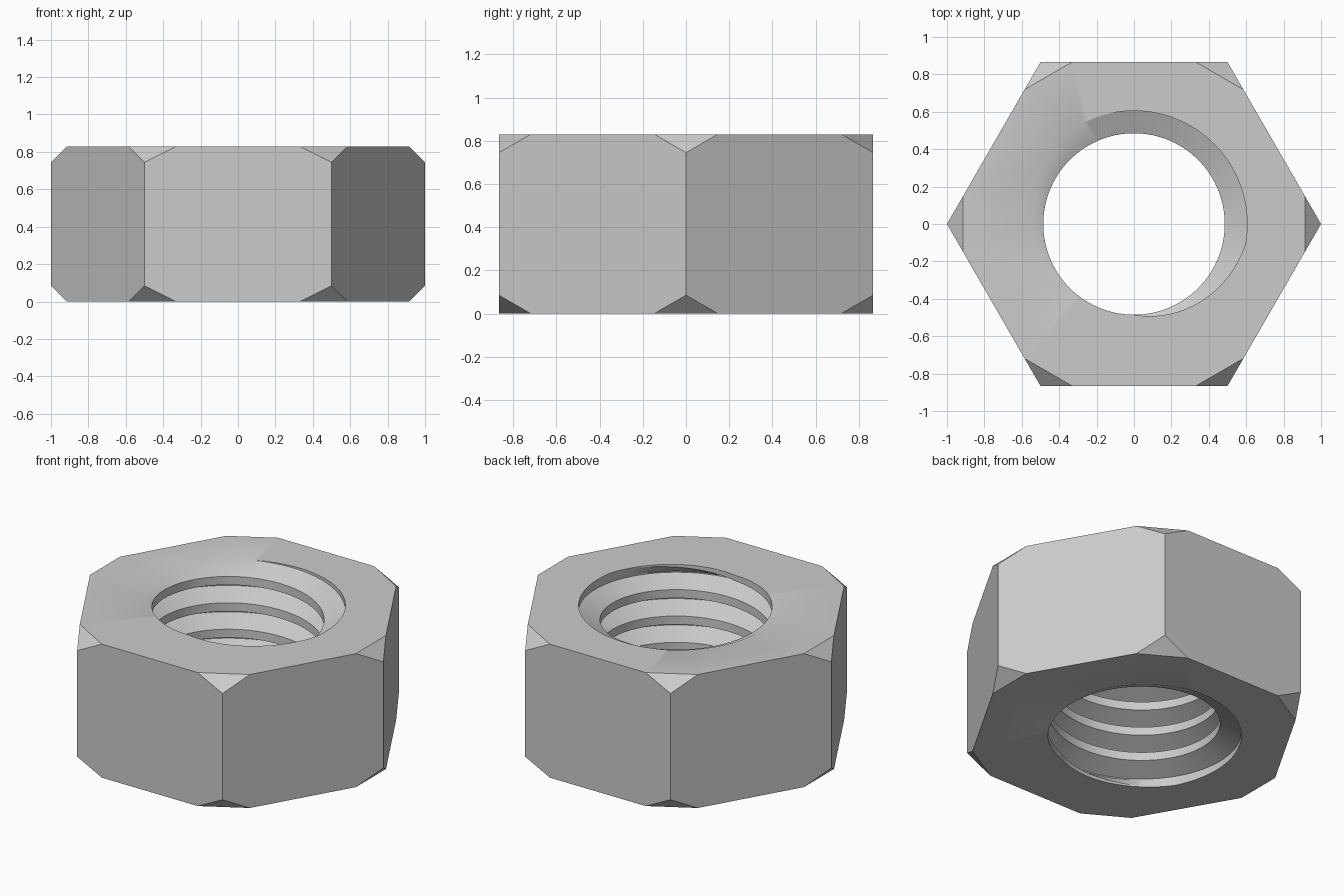
import bpy, bmesh
from math import sin, cos, pi, radians, floor

cube = bpy.data.objects.get("Cube")
if cube:
    bpy.data.objects.remove(cube)

HEIGHT, CHAMFER = 0.83, 0.085
MINOR, MAJOR = 0.485, 0.605
PITCH = 0.164
TOP_START, BOTTOM_START = 110, 88      # degrees where the groove meets each face
ROOT, CREST = 0.02, 0.34               # profile breaks, in pitches from the root
STEPS = 120


def lip(turn):
    """Radius of the thread run-out, fading back to the bore."""
    fade = min(max((turn - 120) / 80, 0), 1)
    return MAJOR + (MINOR - MAJOR) * fade


def root_height(angle):
    return HEIGHT + PITCH * (angle - TOP_START) / 360


def bore_radius(angle, z):
    phase = (z - root_height(angle)) / PITCH
    phase = abs(phase - floor(phase + 0.5))
    depth = min(max((CREST - phase) / (CREST - ROOT), 0), 1)
    r = MINOR + (MAJOR - MINOR) * depth
    # Open run-outs at both faces
    above = (TOP_START - angle) % 360
    if z > HEIGHT - PITCH * above / 360:
        r = max(r, lip(above))
    below = (angle - BOTTOM_START) % 360
    if z < PITCH * below / 360:
        r = max(r, lip(below))
    return r


bm = bmesh.new()

# Hexagonal body with its corners cut off at both ends
for i in range(6):
    a = i * pi / 3
    for z, end in ((CHAMFER, 0), (HEIGHT - CHAMFER, HEIGHT)):
        bm.verts.new((cos(a), sin(a), z))
        for side in (-1, 1):
            x, y = 1 - CHAMFER, side * CHAMFER * 3 ** 0.5
            bm.verts.new((x * cos(a) - y * sin(a), x * sin(a) + y * cos(a), end))
bmesh.ops.convex_hull(bm, input=bm.verts[:])
bmesh.ops.dissolve_limit(bm, angle_limit=radians(1), verts=bm.verts[:], edges=bm.edges[:])
bm.normal_update()
ends = [f for f in bm.faces if abs(f.normal.z) > 0.99]
bmesh.ops.delete(bm, geom=ends, context='FACES_ONLY')

# Helical thread whose rows follow the profile creases
columns = []
for s in range(STEPS + 1):
    angle = 360 * s / STEPS
    a = radians(angle)
    column = []
    for turn in range(-8, 4):
        for phase in (-CREST, -ROOT, ROOT, CREST):
            z = min(max(root_height(angle) + PITCH * (turn + phase), 0), HEIGHT)
            r = bore_radius(angle, z)
            column.append(bm.verts.new((r * cos(a), r * sin(a), z)))
    columns.append(column)
for c, d in zip(columns, columns[1:]):
    for i in range(len(c) - 1):
        bm.faces.new((c[i], c[i + 1], d[i + 1], d[i]))
bmesh.ops.remove_doubles(bm, verts=bm.verts[:], dist=0.0002)

# Flat end faces between the body and the bore
for z in (0, HEIGHT):
    rim = [e for e in bm.edges if len(e.link_faces) == 1
           and all(abs(v.co.z - z) < 0.0005 for v in e.verts)]
    bmesh.ops.triangle_fill(bm, edges=rim, use_beauty=True)
bmesh.ops.recalc_face_normals(bm, faces=bm.faces[:])

mesh = bpy.data.meshes.new("hex_nut")
bm.to_mesh(mesh)
bm.free()
nut = bpy.data.objects.new("hex_nut", mesh)
bpy.context.collection.objects.link(nut)

# Plain grey metal
grey = bpy.data.materials.new("light_grey")
grey.use_nodes = True
colour = (0.6, 0.6, 0.6, 1)
grey.diffuse_color = colour
grey.node_tree.nodes["Principled BSDF"].inputs["Base Color"].default_value = colour
mesh.materials.append(grey)

bpy.context.view_layer.objects.active = nut
nut.select_set(True)
bpy.ops.object.shade_smooth_by_angle(angle=radians(25))
